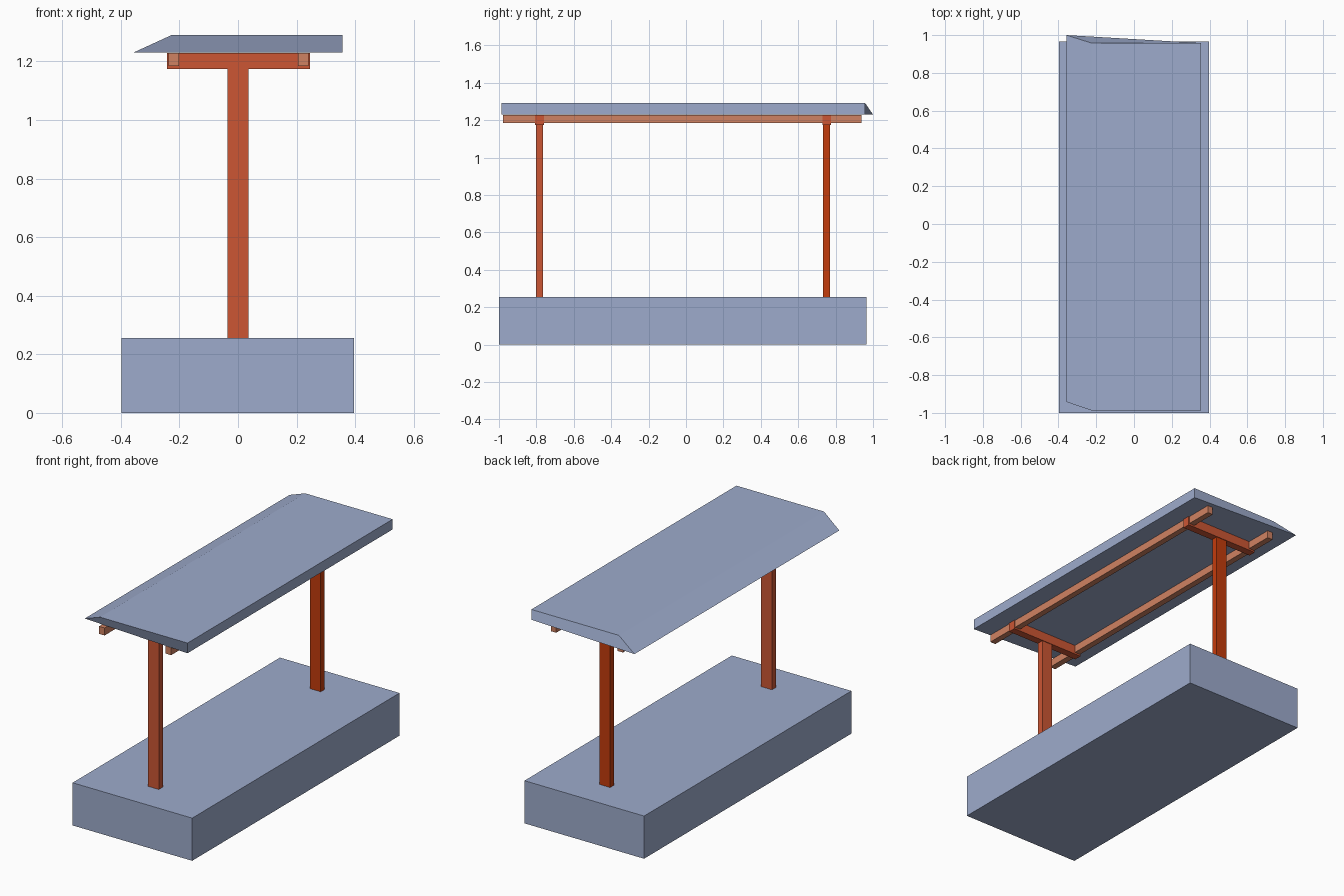
import bpy

if "Cube" in bpy.data.objects:
    bpy.data.objects.remove(bpy.data.objects["Cube"])


def material(name, rgb):
    """Flat material from 0-255 display values converted to linear."""
    mat = bpy.data.materials.new(name)
    lin = [((c / 255 + 0.055) / 1.055) ** 2.4 for c in rgb]
    mat.diffuse_color = (*lin, 1)
    mat.use_nodes = True
    mat.node_tree.nodes["Principled BSDF"].inputs["Base Color"].default_value = mat.diffuse_color
    return mat


BLUE = material("pale blue", (157, 171, 204))
RUST = material("rust red", (204, 86, 52))
ORANGE = material("deep orange", (196, 60, 12))
TAN = material("light terracotta", (208, 130, 98))


def prism(name, bottom, top, z0, z1, mat):
    """Solid between two matching outlines at heights z0 and z1."""
    n = len(bottom)
    verts = [(x, y, z0) for x, y in bottom] + [(x, y, z1) for x, y in top]
    faces = [tuple(reversed(range(n))), tuple(range(n, 2 * n))]
    faces += [(i, (i + 1) % n, (i + 1) % n + n, i + n) for i in range(n)]
    mesh = bpy.data.meshes.new(name)
    mesh.from_pydata(verts, [], faces)
    mesh.materials.append(mat)
    obj = bpy.data.objects.new(name, mesh)
    bpy.context.collection.objects.link(obj)
    return obj


def box(name, x0, x1, y0, y1, z0, z1, mat):
    outline = [(x0, y0), (x1, y0), (x1, y1), (x0, y1)]
    return prism(name, outline, outline, z0, z1, mat)


# Platform block
box("platform", -0.398, 0.396, -1.0, 0.966, 0, 0.256, BLUE)

# One post and cross beam near each end
for end, y, mat in (("front", -0.783, RUST), ("back", 0.752, ORANGE)):
    box(end + "_post", -0.036, 0.036, y - 0.019, y + 0.019, 0.256, 1.174, mat)
    box(end + "_cross_beam", -0.242, 0.246, y - 0.023, y + 0.023, 1.174, 1.229, RUST)

# Long rails under the roof
box("left_rail", -0.238, -0.201, -0.978, 0.938, 1.184, 1.229, TAN)
box("right_rail", 0.205, 0.241, -0.978, 0.938, 1.184, 1.229, TAN)

# Roof slab: skewed underside with a sloping left eave
prism("roof",
      [(-0.358, -0.942), (0.356, -0.987), (0.356, 0.958), (-0.358, 1.0)],
      [(-0.225, -0.987), (0.356, -0.987), (0.356, 0.958), (-0.225, 0.958)],
      1.23, 1.291, BLUE)
